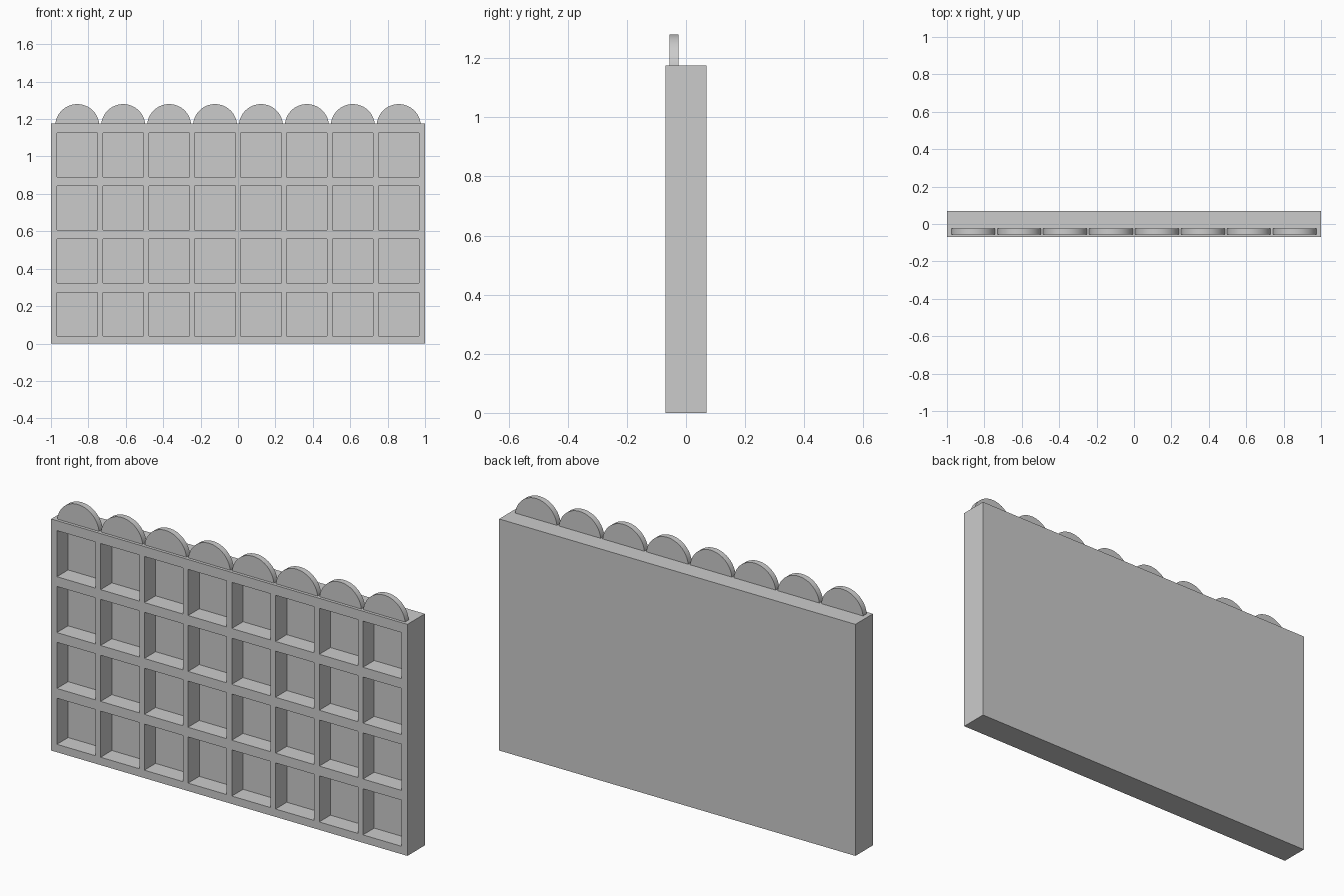
import bpy, bmesh, math
from mathutils import Vector

cube = bpy.data.objects.get("Cube")
if cube:
    bpy.data.objects.remove(cube, do_unlink=True)

COLS, ROWS = 8, 4
HALF_DEPTH, HEIGHT = 0.07, 1.175
PITCH_X, PITCH_Z = 0.2455, 0.2835
POCKET_W, POCKET_H, POCKET_DEPTH = 0.217, 0.234, 0.09

grey = bpy.data.materials.new("plain_grey")
grey.use_nodes = True
grey.diffuse_color = (0.6, 0.6, 0.6, 1)
grey.node_tree.nodes["Principled BSDF"].inputs["Base Color"].default_value = (0.6, 0.6, 0.6, 1)


def finish(bm, name):
    bmesh.ops.recalc_face_normals(bm, faces=bm.faces)
    mesh = bpy.data.meshes.new(name)
    bm.to_mesh(mesh)
    bm.free()
    mesh.materials.append(grey)
    obj = bpy.data.objects.new(name, mesh)
    bpy.context.collection.objects.link(obj)
    return obj


def lines(start, end, first, pitch, size, count):
    """Grid lines: both outer edges plus the two sides of every pocket."""
    inner = [first + i * pitch + s for i in range(count) for s in (0, size)]
    return [start] + inner + [end]


# Shelf body: front lattice, thickened to a slab, with the pockets pushed in
first_x = -((COLS - 1) * PITCH_X + POCKET_W) / 2
xs = lines(-1, 1, first_x, PITCH_X, POCKET_W, COLS)
zs = lines(0, HEIGHT, 0.04, PITCH_Z, POCKET_H, ROWS)
bm = bmesh.new()
grid = [[bm.verts.new((x, -HALF_DEPTH, z)) for z in zs] for x in xs]
pockets = []
for i in range(len(xs) - 1):
    for j in range(len(zs) - 1):
        face = bm.faces.new((grid[i][j], grid[i + 1][j], grid[i + 1][j + 1], grid[i][j + 1]))
        if i % 2 and j % 2:
            pockets.append(face)

# Back and outer sides
back = [bm.verts.new((x, HALF_DEPTH, z)) for x, z in ((-1, 0), (1, 0), (1, HEIGHT), (-1, HEIGHT))]
bm.faces.new(back)
borders = ([col[0] for col in grid], grid[-1], [col[-1] for col in reversed(grid)], grid[0][::-1])
for k, border in enumerate(borders):
    bm.faces.new(list(border) + [back[(k + 1) % 4], back[k]])
bmesh.ops.recalc_face_normals(bm, faces=bm.faces)

# Pockets
pushed = bmesh.ops.extrude_discrete_faces(bm, faces=pockets)["faces"]
bmesh.ops.translate(bm, verts=list({v for f in pushed for v in f.verts}),
                    vec=Vector((0, POCKET_DEPTH, 0)))
finish(bm, "shelf_body")

# Row of half-round crests along the top
RADIUS, CREST_Z, STEPS = 0.118, 1.162, 32
for n in range(COLS):
    cx = (n - (COLS - 1) / 2) * PITCH_X
    bm = bmesh.new()
    rim = [bm.verts.new((cx + RADIUS * math.cos(math.pi * s / STEPS), -0.055,
                         CREST_Z + RADIUS * math.sin(math.pi * s / STEPS)))
           for s in range(STEPS + 1)]
    face = bm.faces.new(rim)
    thick = bmesh.ops.extrude_face_region(bm, geom=[face])["geom"]
    bmesh.ops.translate(bm, verts=[v for v in thick if isinstance(v, bmesh.types.BMVert)],
                        vec=Vector((0, 0.03, 0)))
    crest = finish(bm, f"crest_{n + 1}")
    bpy.ops.object.select_all(action="DESELECT")
    crest.select_set(True)
    bpy.context.view_layer.objects.active = crest
    bpy.ops.object.shade_smooth_by_angle(angle=math.radians(30))
